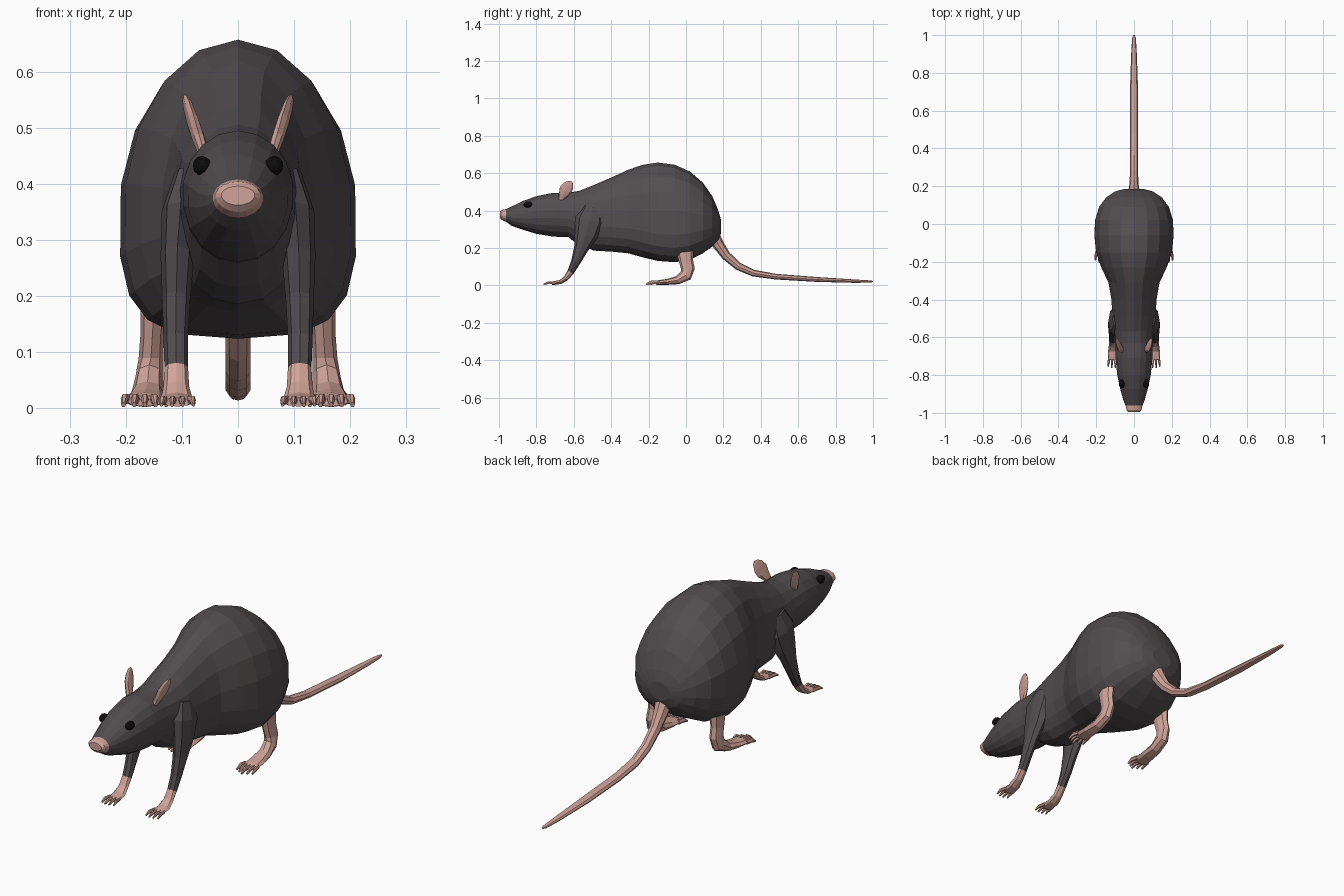
import bpy, bmesh, math
from mathutils import Vector


def material(name, rgb):
    m = bpy.data.materials.new(name)
    m.diffuse_color = (*rgb, 1)
    return m


FUR = material("dark grey fur", (0.085, 0.075, 0.078))
SKIN = material("pink skin", (0.64, 0.37, 0.32))
BLACK = material("black", (0.004, 0.004, 0.004))


def loft(name, rings, mats, pick=None):
    """Skin a list of rings, cap both ends and colour the faces by a rule."""
    bm = bmesh.new()
    rows = [[bm.verts.new(p) for p in ring] for ring in rings]
    n = len(rows[0])
    for a, b in zip(rows, rows[1:]):
        for i in range(n):
            j = (i + 1) % n
            bm.faces.new((a[i], a[j], b[j], b[i]))
    bm.faces.new(rows[0])
    bm.faces.new(rows[-1])
    bmesh.ops.recalc_face_normals(bm, faces=bm.faces)
    if pick:
        for f in bm.faces:
            f.material_index = pick(f.calc_center_median())
    mesh = bpy.data.meshes.new(name)
    bm.to_mesh(mesh)
    bm.free()
    for m in mats:
        mesh.materials.append(m)
    ob = bpy.data.objects.new(name, mesh)
    bpy.context.collection.objects.link(ob)
    return ob


def power(v, e):
    return math.copysign(abs(v) ** e, v)


def section(y, low, mid, top, w, e, n=18):
    """Upright cross-section: round above, boxier below when e < 1."""
    ring = []
    for i in range(n):
        a = 2 * math.pi * (i + 0.5) / n
        c, s = math.cos(a), math.sin(a)
        if s > 0:
            ring.append((w * c, y, mid + (top - mid) * s))
        else:
            ring.append((w * power(c, e), y, mid + (mid - low) * power(s, e)))
    return ring


def tube(name, path, mats, n=8, pick=None):
    """Tube along (x, y, z, half width in x, half thickness across) points."""
    pts = [Vector(p[:3]) for p in path]
    rings = []
    for k, (p, row) in enumerate(zip(pts, path)):
        d = pts[min(k + 1, len(pts) - 1)] - pts[max(k - 1, 0)]
        across = Vector((0, -d.z, d.y)).normalized()
        rings.append([p + Vector((row[3], 0, 0)) * math.cos(2 * math.pi * i / n)
                      + across * row[4] * math.sin(2 * math.pi * i / n)
                      for i in range(n)])
    return loft(name, rings, mats, pick)


# Nose, head, neck, trunk and rump: y, low, mid, top, half width, boxiness
BODY = [
    (-0.995, 0.362, 0.380, 0.396, 0.030, 1), (-0.985, 0.350, 0.380, 0.404, 0.040, 1),
    (-0.962, 0.340, 0.375, 0.408, 0.045, 1), (-0.93, 0.318, 0.370, 0.423, 0.058, 1),
    (-0.87, 0.297, 0.372, 0.452, 0.075, 0.95), (-0.80, 0.276, 0.380, 0.477, 0.090, 0.95),
    (-0.71, 0.261, 0.385, 0.495, 0.099, 0.95), (-0.63, 0.258, 0.380, 0.495, 0.099, 0.95),
    (-0.57, 0.215, 0.365, 0.506, 0.105, 0.95), (-0.49, 0.186, 0.350, 0.538, 0.116, 0.9),
    (-0.40, 0.181, 0.345, 0.577, 0.121, 0.9), (-0.31, 0.172, 0.345, 0.618, 0.137, 0.85),
    (-0.23, 0.150, 0.345, 0.645, 0.175, 0.75), (-0.15, 0.131, 0.345, 0.657, 0.203, 0.65),
    (-0.06, 0.124, 0.345, 0.645, 0.212, 0.62), (0.02, 0.136, 0.345, 0.610, 0.208, 0.65),
    (0.09, 0.172, 0.345, 0.550, 0.187, 0.72), (0.14, 0.207, 0.335, 0.478, 0.150, 0.85),
    (0.172, 0.238, 0.325, 0.403, 0.103, 1), (0.186, 0.275, 0.318, 0.355, 0.050, 1),
]
loft("body", [section(*r) for r in BODY], [FUR, SKIN], lambda c: int(c.y < -0.963))

# Tail sweeping down and back
tube("tail", [
    (0, 0.145, 0.270, 0.040, 0.034), (0, 0.175, 0.215, 0.030, 0.030),
    (0, 0.215, 0.158, 0.023, 0.025), (0, 0.28, 0.102, 0.022, 0.021),
    (0, 0.36, 0.066, 0.022, 0.018), (0, 0.48, 0.047, 0.022, 0.015),
    (0, 0.70, 0.032, 0.022, 0.013), (0, 0.90, 0.023, 0.015, 0.009),
    (0, 0.985, 0.021, 0.010, 0.006), (0, 1.0, 0.021, 0.004, 0.003)], [SKIN])

for s, side in ((1, "right"), (-1, "left")):
    # Eye
    bm = bmesh.new()
    bmesh.ops.create_icosphere(bm, subdivisions=2, radius=1)
    for v in bm.verts:
        v.co = (s * (0.064 + 0.017 * v.co.x), -0.845 + 0.024 * v.co.y,
                0.432 + 0.018 * v.co.z)
    if s < 0:
        bmesh.ops.reverse_faces(bm, faces=bm.faces)
    mesh = bpy.data.meshes.new(side + "_eye")
    bm.to_mesh(mesh)
    bm.free()
    mesh.materials.append(BLACK)
    bpy.context.collection.objects.link(bpy.data.objects.new(side + "_eye", mesh))

    # Ear: thin leaf leaning out and back
    tube(side + "_ear", [
        (s * 0.062, -0.672, 0.455, 0.010, 0.014), (s * 0.070, -0.660, 0.480, 0.012, 0.022),
        (s * 0.080, -0.645, 0.508, 0.011, 0.034), (s * 0.088, -0.629, 0.532, 0.009, 0.030),
        (s * 0.093, -0.617, 0.549, 0.006, 0.017), (s * 0.095, -0.611, 0.556, 0.002, 0.005)],
        [SKIN])

    # Front leg with bare paw
    tube(side + "_front_leg", [
        (s * 0.085, -0.50, 0.420, 0.028, 0.050), (s * 0.102, -0.515, 0.350, 0.034, 0.078),
        (s * 0.108, -0.535, 0.270, 0.030, 0.062), (s * 0.110, -0.562, 0.195, 0.025, 0.038),
        (s * 0.111, -0.590, 0.125, 0.022, 0.025), (s * 0.110, -0.617, 0.072, 0.021, 0.018),
        (s * 0.110, -0.642, 0.038, 0.023, 0.014), (s * 0.109, -0.672, 0.018, 0.028, 0.011),
        (s * 0.108, -0.705, 0.013, 0.029, 0.010), (s * 0.108, -0.718, 0.011, 0.026, 0.008)],
        [FUR, SKIN], pick=lambda c: int(c.z < 0.07))
    for i in range(4):
        t = i - 1.5
        tip = -0.765 + 0.007 * abs(t)
        tube(f"{side}_front_toe_{i + 1}", [
            (s * (0.108 + 0.014 * t), -0.700, 0.014, 0.007, 0.008),
            (s * (0.108 + 0.018 * t), -0.735, 0.015, 0.006, 0.008),
            (s * (0.108 + 0.019 * t), tip, 0.006, 0.003, 0.004)], [SKIN], 6)

    # Hind ankle and long foot
    tube(side + "_hind_foot", [
        (s * 0.150, -0.005, 0.180, 0.024, 0.046), (s * 0.153, 0.000, 0.130, 0.021, 0.038),
        (s * 0.155, 0.010, 0.090, 0.022, 0.037), (s * 0.158, 0.000, 0.055, 0.025, 0.034),
        (s * 0.161, -0.045, 0.028, 0.029, 0.022), (s * 0.164, -0.100, 0.019, 0.035, 0.016),
        (s * 0.166, -0.145, 0.015, 0.037, 0.013), (s * 0.166, -0.160, 0.013, 0.033, 0.010)],
        [SKIN])
    for i in range(5):
        t = i - 2
        tip = -0.213 + 0.011 * abs(t)
        tube(f"{side}_hind_toe_{i + 1}", [
            (s * (0.166 + 0.015 * t), -0.140, 0.016, 0.008, 0.010),
            (s * (0.166 + 0.018 * t), tip + 0.025, 0.017, 0.007, 0.010),
            (s * (0.166 + 0.019 * t), tip, 0.006, 0.004, 0.005)], [SKIN], 6)
